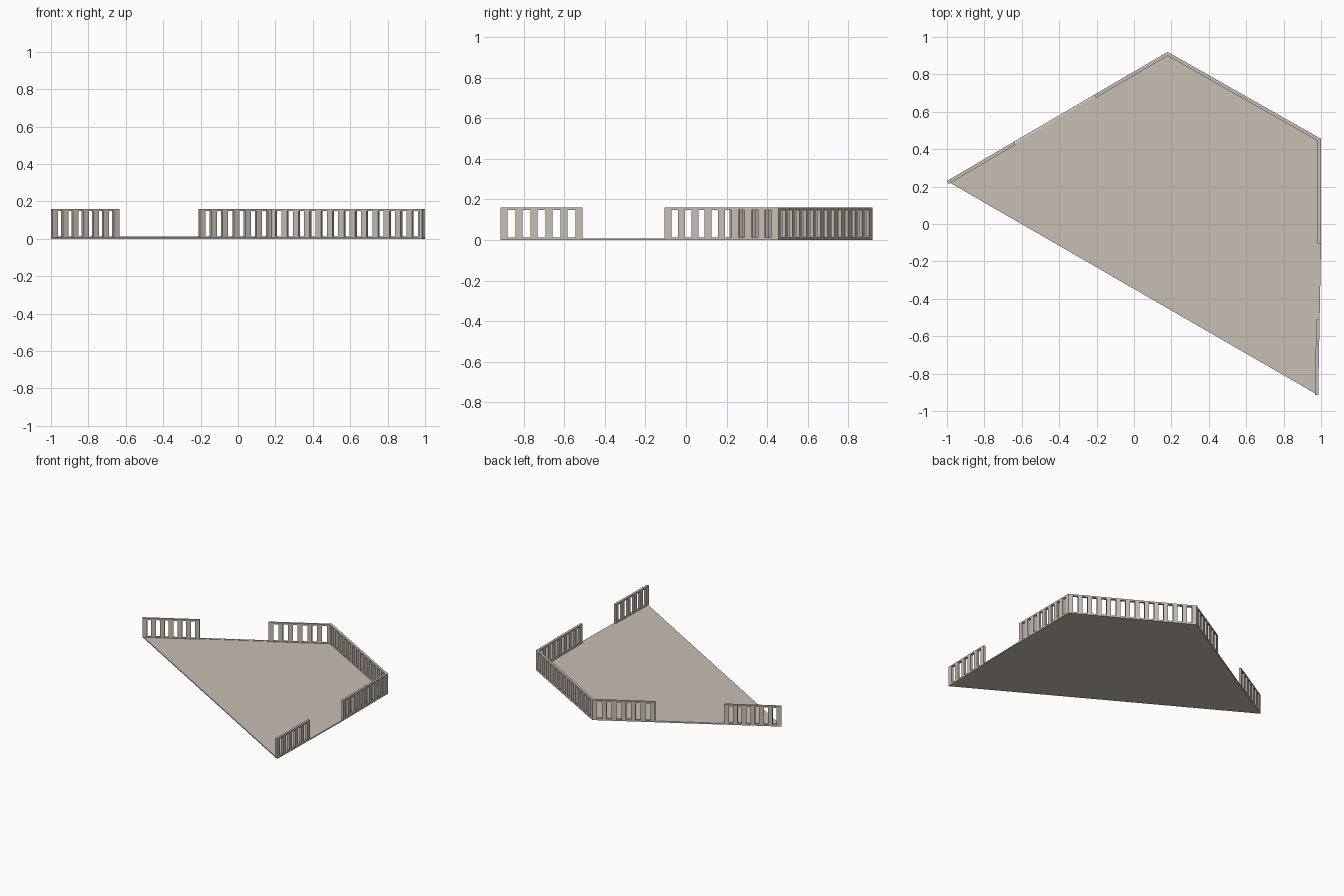
import bpy, bmesh
from mathutils import Vector

if "Cube" in bpy.data.objects:
    bpy.data.objects.remove(bpy.data.objects["Cube"])


def material(name, rgb):
    m = bpy.data.materials.new(name)
    m.diffuse_color = (*rgb, 1)
    m.use_nodes = True
    m.node_tree.nodes["Principled BSDF"].inputs["Base Color"].default_value = m.diffuse_color
    return m


stone = material("warm grey stone", (0.57, 0.52, 0.45))
pale = material("pale stone", (0.70, 0.64, 0.57))

H, TOP, SLAB, DEPTH, POST = 0.16, 0.148, 0.008, 0.018, 0.034


def finish(bm, name, mat):
    bmesh.ops.recalc_face_normals(bm, faces=bm.faces)
    me = bpy.data.meshes.new(name)
    bm.to_mesh(me)
    bm.free()
    me.materials.append(mat)
    ob = bpy.data.objects.new(name, me)
    bpy.context.collection.objects.link(ob)


def prism(bm, pts, z0, z1):
    low = [bm.verts.new((p[0], p[1], z0)) for p in pts]
    high = [bm.verts.new((p[0], p[1], z1)) for p in pts]
    bm.faces.new(low[::-1])
    bm.faces.new(high)
    n = len(pts)
    for i in range(n):
        j = (i + 1) % n
        bm.faces.new((low[i], low[j], high[j], high[i]))


def strip(bm, a, b, s0, s1, z0, z1, depth=DEPTH):
    """Block along the line a-b from s0 to s1, set inward (right of travel)."""
    a, b = Vector(a), Vector(b)
    d = (b - a).normalized()
    n = Vector((d.y, -d.x)) * depth
    p, q = a + d * s0, a + d * s1
    prism(bm, [p, q, q + n, p + n], z0, z1)


def railing(name, a, b, gaps):
    """Top rail, low kerb and evenly spaced flat posts."""
    bm = bmesh.new()
    length = (Vector(b) - Vector(a)).length
    strip(bm, a, b, 0, length, TOP, H)
    strip(bm, a, b, 0, length, SLAB, SLAB + 0.005)
    step = (length - POST) / gaps
    for i in range(gaps + 1):
        strip(bm, a, b, i * step, i * step + POST, SLAB, TOP)
    finish(bm, name, stone)


# Outline corners of the balcony, clockwise from the left tip
left, back, right = (-1, 0.23), (0.18, 0.92), (1, 0.455)
bend, front = (1, -0.105), (0.985, -0.915)
gate_a, gate_b = (-0.643, 0.439), (-0.212, 0.691)
side_gate = (0.9925, -0.51)

# Floor slab
bm = bmesh.new()
prism(bm, [left, back, right, bend, front], 0, SLAB)
finish(bm, "floor_slab", stone)

# Railings, leaving an opening on the left and right edges
railing("left_front_railing", left, gate_a, 6)
railing("left_back_railing", gate_b, back, 6)
railing("back_railing", back, right, 13)
railing("right_back_railing", right, bend, 8)
railing("right_front_railing", side_gate, front, 5)

# Pale threshold across the left opening
bm = bmesh.new()
strip(bm, gate_a, gate_b, 0, (Vector(gate_b) - Vector(gate_a)).length,
      SLAB, SLAB + 0.003, 0.012)
finish(bm, "threshold", pale)
